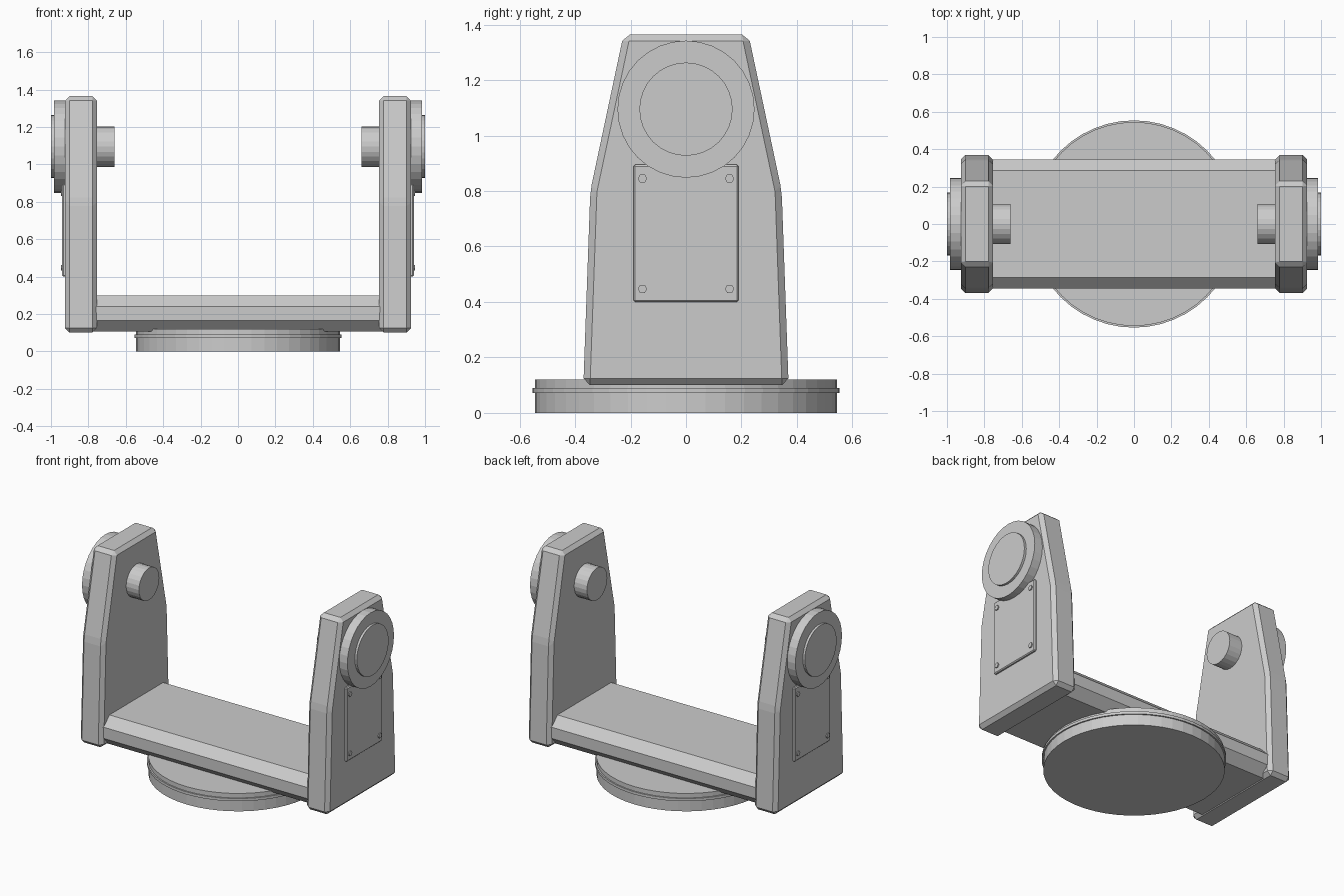
import bpy, bmesh
from math import pi
from mathutils import Matrix

cube = bpy.data.objects.get("Cube")
if cube:
    bpy.data.objects.remove(cube, do_unlink=True)

GREY = (0.6, 0.6, 0.6, 1)
metal = bpy.data.materials.new("plain grey metal")
metal.use_nodes = True
metal.diffuse_color = GREY
metal.node_tree.nodes["Principled BSDF"].inputs["Base Color"].default_value = GREY


def finish(name, bm, bevel=0):
    bmesh.ops.recalc_face_normals(bm, faces=bm.faces)
    if bevel:
        bmesh.ops.bevel(bm, geom=bm.edges[:], offset=bevel, segments=1,
                        affect='EDGES', clamp_overlap=True)
    mesh = bpy.data.meshes.new(name)
    bm.to_mesh(mesh)
    bm.free()
    mesh.materials.append(metal)
    obj = bpy.data.objects.new(name, mesh)
    bpy.context.collection.objects.link(obj)
    return obj


def prism(name, profile, x0, x1, bevel=0):
    """Extrude a (y, z) profile along x."""
    bm = bmesh.new()
    face = bm.faces.new([bm.verts.new((x0, y, z)) for y, z in profile])
    moved = bmesh.ops.extrude_face_region(bm, geom=[face])["geom"]
    bmesh.ops.translate(bm, vec=(x1 - x0, 0, 0),
                        verts=[v for v in moved if isinstance(v, bmesh.types.BMVert)])
    return finish(name, bm, bevel)


def disc(name, radius, start, end, axis, offset=(0, 0, 0), sides=32):
    """Cylinder from start to end along the x or z axis."""
    turn = Matrix.Rotation(pi / 2, 4, 'Y') if axis == 'X' else Matrix()
    mid = (start + end) / 2
    shift = (mid, 0, 0) if axis == 'X' else (0, 0, mid)
    bm = bmesh.new()
    bmesh.ops.create_cone(bm, cap_ends=True, segments=sides, radius1=radius,
                          radius2=radius, depth=end - start,
                          matrix=Matrix.Translation(offset) @ Matrix.Translation(shift) @ turn)
    return finish(name, bm)


def symmetric(half):
    return half + [(-y, z) for y, z in reversed(half)]


# Round turntable with a thin flange
disc("base_disc", 0.545, 0, 0.12, 'Z', sides=48)
disc("base_flange", 0.554, 0.072, 0.09, 'Z', sides=48)

# Chamfered beam joining the two arms
prism("cross_beam", symmetric([(0.285, 0.105), (0.345, 0.165), (0.345, 0.24), (0.285, 0.3)]),
      -0.8, 0.8)

# Arms with their pivots and access panels
ARM = symmetric([(0.37, 0.1), (0.345, 0.8), (0.225, 1.365)])
PANEL = symmetric([(0.19, 0.4), (0.19, 0.895)])
PIVOT = (0, 0, 1.095)
for side, s in (("left", 1), ("right", -1)):
    def span(a, b):
        return min(s * a, s * b), max(s * a, s * b)

    prism(side + "_arm", ARM, *span(0.755, 0.925), bevel=0.024)
    prism(side + "_access_panel", PANEL, *span(0.91, 0.94), bevel=0.006)
    disc(side + "_hub", 0.247, *span(0.9, 0.985), 'X', PIVOT)
    disc(side + "_hub_cap", 0.168, *span(0.96, 1), 'X', PIVOT)
    disc(side + "_pivot_pin", 0.108, *span(0.66, 0.78), 'X', PIVOT, sides=24)
    for y in (-0.157, 0.157):
        for z in (0.447, 0.845):
            disc(side + "_panel_bolt", 0.017, *span(0.93, 0.947), 'X', (0, y, z), sides=6)
